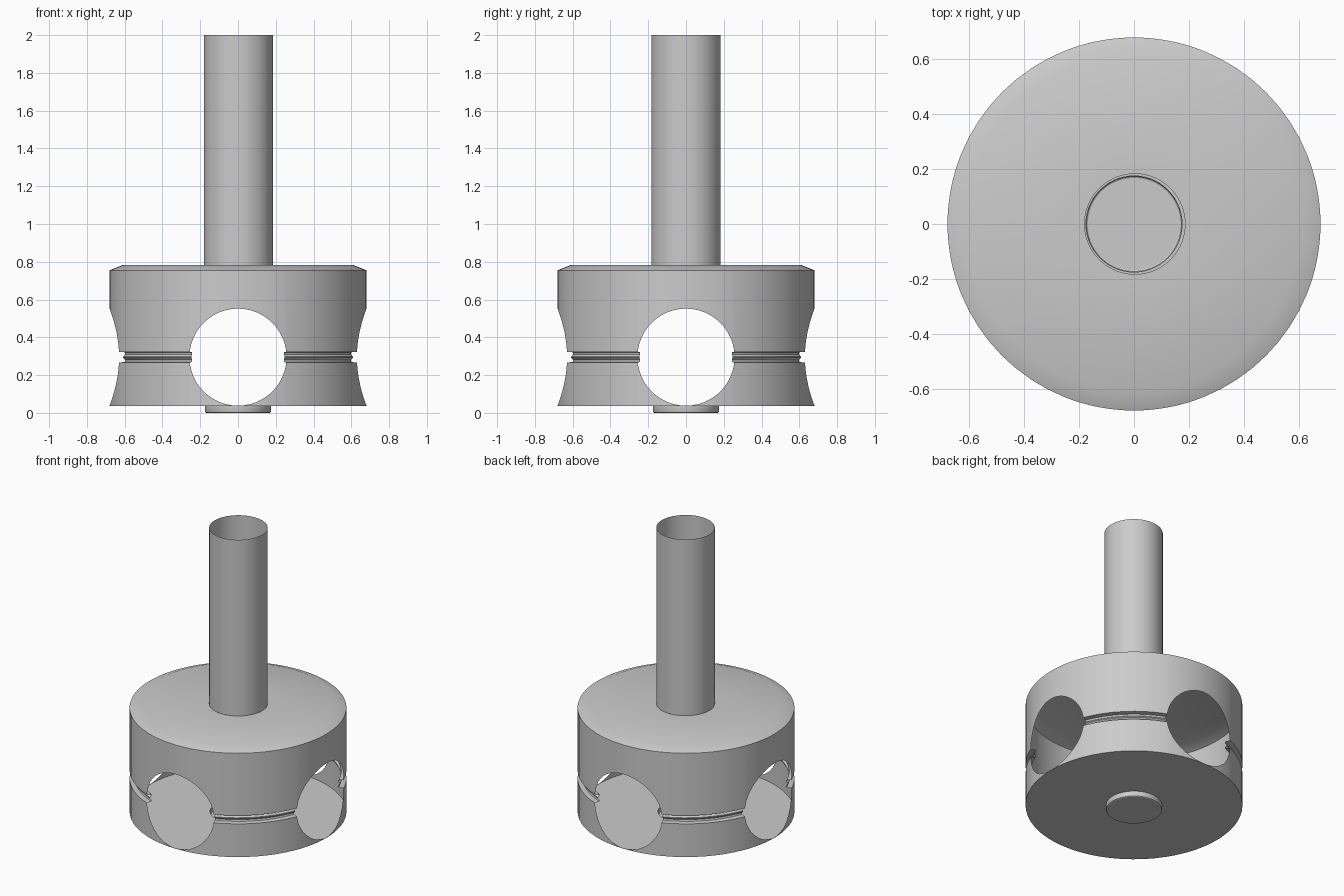
import bpy, bmesh
from math import pi, sin, cos, asin, sqrt

if "Cube" in bpy.data.objects:
    bpy.data.objects.remove(bpy.data.objects["Cube"])

R, ZC, RH = 0.68, 0.295, 0.257        # drum radius, window height and radius
GH = 0.0285                           # half height of the groove
XE = sqrt(RH * RH - GH * GH)          # window half width where it meets the groove
CX, TR, PR = 0.003, 0.183, 0.175      # tube offset, tube radius, pin radius


def make_object(name, columns, skip=None):
    """Skin neighbouring columns of points around the axis (profile runs bottom to top)."""
    bm = bmesh.new()
    vs = [[bm.verts.new(p) for p in col] for col in columns]
    n = len(vs)
    for i in range(n):
        j = (i + 1) % n
        for k in range(len(vs[i]) - 1):
            if skip and skip(i, k):
                continue
            bm.faces.new((vs[i][k], vs[j][k], vs[j][k + 1], vs[i][k + 1]))
    bmesh.ops.remove_doubles(bm, verts=bm.verts, dist=0.00005)
    me = bpy.data.meshes.new(name)
    bm.to_mesh(me)
    bm.free()
    ob = bpy.data.objects.new(name, me)
    bpy.context.collection.objects.link(ob)
    bpy.ops.object.select_all(action='DESELECT')
    bpy.context.view_layer.objects.active = ob
    ob.select_set(True)
    bpy.ops.object.shade_smooth_by_angle(angle=0.5)
    return ob


def lathe(name, profile, cx=0.0, seg=64):
    cols = [[(cx + r * cos(a), r * sin(a), z) for r, z in profile]
            for a in (2 * pi * i / seg for i in range(seg))]
    return make_object(name, cols)


# drum: thin shell with four round windows and a double groove between them
NH, NS = 24, 8                        # columns across a window / between windows
edge = asin(XE / R)
angles, half, in_window = [], [], []
for q in range(4):
    for i in range(NH):
        x = XE * sin(-pi / 2 + pi * i / NH)
        angles.append(q * pi / 2 + asin(x / R))
        half.append(sqrt(RH * RH - x * x))
        in_window.append(True)
    for i in range(NS):
        angles.append(q * pi / 2 + edge + (pi / 2 - 2 * edge) * i / NS)
        half.append(GH)
        in_window.append(False)

groove = [(0.648, -0.026), (0.645, -0.015), (0.657, -0.003), (0.657, 0.003),
          (0.645, 0.015), (0.648, 0.026)]
columns = []
for a, h in zip(angles, half):
    c, s = cos(a), sin(a)
    prof = [(PR, 0.037), (R, 0.037), (R, ZC - h)]
    prof += [(r, ZC + dz) for r, dz in groove]
    prof += [(R, ZC + h), (R, 0.755), (0.612, 0.782)]
    col = [(r * c, r * s, z) for r, z in prof]
    col.append((CX + TR * c, TR * s, 0.782))
    columns.append(col)
make_object("drum", columns, lambda i, k: in_window[i] and 2 <= k <= 8)

# open-topped tube standing on the drum
lathe("tube", [(TR, 0.782), (TR, 2.0)], CX)

# shallow pin under the floor with a small rounded rim
lathe("bottom_pin", [(0.0, 0.0), (PR - 0.007, 0.0), (PR - 0.002, 0.003),
                     (PR, 0.008), (PR, 0.037)])
